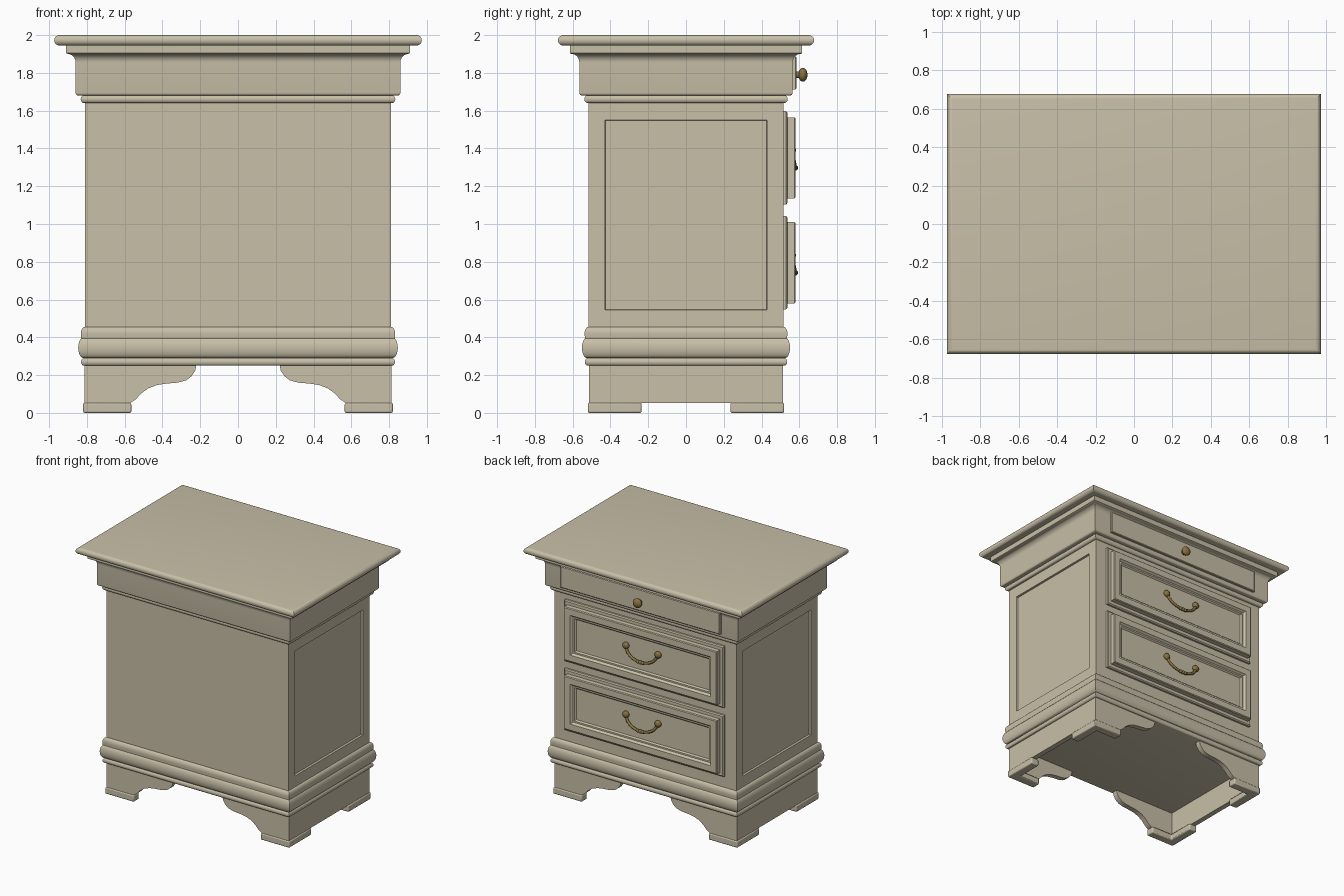
import bpy, bmesh, math
from mathutils import Matrix

if "Cube" in bpy.data.objects:
    bpy.data.objects.remove(bpy.data.objects["Cube"])


def material(name, col):
    m = bpy.data.materials.new(name)
    m.diffuse_color = (*col, 1)
    m.use_nodes = True
    m.node_tree.nodes["Principled BSDF"].inputs["Base Color"].default_value = m.diffuse_color
    return m


PAINT = material("beige paint", (0.58, 0.525, 0.39))
BRASS = material("aged brass", (0.25, 0.17, 0.05))


def finish(bm, name, mat, bevel=0, angle=35):
    bmesh.ops.recalc_face_normals(bm, faces=bm.faces[:])
    me = bpy.data.meshes.new(name)
    bm.to_mesh(me)
    bm.free()
    me.materials.append(mat)
    me.shade_smooth()
    me.set_sharp_from_angle(angle=math.radians(angle))
    ob = bpy.data.objects.new(name, me)
    bpy.context.collection.objects.link(ob)
    if bevel:
        b = ob.modifiers.new("bevel", 'BEVEL')
        b.width, b.segments = bevel, 2
    return ob


def loft(name, rings, mat=PAINT):
    """Skin a list of equal-length point rings and cap both ends."""
    bm = bmesh.new()
    vs = [[bm.verts.new(p) for p in r] for r in rings]
    n = len(vs[0])
    for a, b in zip(vs, vs[1:]):
        for i in range(n):
            j = (i + 1) % n
            bm.faces.new((a[i], a[j], b[j], b[i]))
    bm.faces.new(vs[0])
    bm.faces.new(vs[-1])
    return finish(bm, name, mat)


CORNERS = ((-1, -1), (1, -1), (1, 1), (-1, 1))


def moulding(name, profile):
    """Run a (overhang, z) profile around the cabinet's rectangle."""
    loft(name, [[(sx * (0.81 + o), sy * (0.515 + o), z) for sx, sy in CORNERS]
                for o, z in profile])


def panel(name, place, rings):
    """Stepped rectangular panel from (half width, half height, depth) rings."""
    return loft(name, [[place(u * w, v * h, d) for u, v in CORNERS] for w, h, d in rings])


def prism(name, pts, place, d0, d1, bevel=0):
    bm = bmesh.new()
    a = [bm.verts.new(place(u, v, d0)) for u, v in pts]
    b = [bm.verts.new(place(u, v, d1)) for u, v in pts]
    bm.faces.new(a)
    bm.faces.new(b)
    for i in range(len(a)):
        j = (i + 1) % len(a)
        bm.faces.new((a[i], a[j], b[j], b[i]))
    return finish(bm, name, PAINT, bevel)


def ball(name, loc, r, squash=1):
    bm = bmesh.new()
    bmesh.ops.create_uvsphere(bm, u_segments=24, v_segments=14, radius=r,
                              matrix=Matrix.Translation(loc) @ Matrix.Diagonal((1, squash, 1, 1)))
    finish(bm, name, BRASS, angle=60)


def rod(name, loc, r, length):
    bm = bmesh.new()
    bmesh.ops.create_cone(bm, cap_ends=True, segments=20, radius1=r, radius2=r, depth=length,
                          matrix=Matrix.Translation(loc) @ Matrix.Rotation(math.pi / 2, 4, 'X'))
    finish(bm, name, BRASS)


def arc(co, cz, ro, rz, a0, a1, n=8):
    return [(co + ro * math.cos(math.radians(a0 + (a1 - a0) * i / n)),
             cz + rz * math.sin(math.radians(a0 + (a1 - a0) * i / n))) for i in range(n + 1)]


# carcass core, with recessed side panels
prism("cabinet_core", [(-0.77, 0.44), (0.77, 0.44), (0.77, 1.66), (-0.77, 1.66)],
      lambda u, v, d: (u, d, v), -0.515, 0.515)
for s, side in ((1, "right"), (-1, "left")):
    panel(side + "_side_panel", lambda u, v, d: (s * d, u, 1.0475 + v),
          [(0.515, 0.61, 0.76), (0.515, 0.61, 0.81), (0.43, 0.503, 0.81),
           (0.427, 0.50, 0.795)])

# top slab and mouldings
moulding("top_slab", arc(0.135, 1.9725, 0.028, 0.0275, -90, 90, 10))
moulding("crown", [(0.03, 1.68)] + arc(0.035, 1.695, 0.015, 0.015, -90, 0, 4)
         + arc(0.09, 1.855, 0.04, 0.045, 180, 90) + [(0.10, 1.905), (0.10, 1.946)])
moulding("neck_bead", arc(0.005, 1.661, 0.018, 0.021, -90, 90))
moulding("base_top_bead", [(0.02, 0.395), (0.022, 0.42)] + arc(0.0, 0.42, 0.022, 0.036, 10, 90, 6))
moulding("base_torus", arc(0.008, 0.345, 0.028, 0.055, -90, 90, 10))
moulding("base_lower_bead", arc(0.005, 0.27, 0.016, 0.02, -90, 90))

# scalloped aprons front and back
half = [(0.22, 0.255), (0.226, 0.225), (0.245, 0.195), (0.275, 0.172), (0.32, 0.16),
        (0.38, 0.155), (0.43, 0.147), (0.475, 0.13), (0.51, 0.105), (0.54, 0.073),
        (0.57, 0.052), (0.81, 0.052), (0.81, 0.255)]
for sx, nx in ((1, "right"), (-1, "left")):
    for sy, ny in ((1, "back"), (-1, "front")):
        prism(f"{ny}_{nx}_apron", half, lambda u, v, d: (sx * u, sy * d, v), 0.47, 0.513)
        # L-shaped foot pads
        prism(f"{ny}_{nx}_foot_pad",
              [(0.82, 0.52), (0.565, 0.52), (0.565, 0.45), (0.75, 0.45), (0.75, 0.235),
               (0.82, 0.235)],
              lambda u, v, d: (sx * u, sy * v, d), 0, 0.053, 0.008)
    # plain side aprons
    prism(nx + "_side_apron", [(-0.513, 0.052), (0.513, 0.052), (0.513, 0.255), (-0.513, 0.255)],
          lambda u, v, d: (sx * d, u, v), 0.77, 0.812)

# shallow top drawer with a round knob
panel("top_drawer", lambda u, v, d: (u, d, 1.80 + v),
      [(0.71, 0.087, 0.54), (0.71, 0.087, 0.58), (0.705, 0.082, 0.585)])
rod("knob_stem", (0, 0.595, 1.79), 0.018, 0.03)
ball("knob", (0, 0.619, 1.79), 0.037, 0.65)

# two deep drawers with bail handles
for name, zc in (("middle_drawer", 1.35), ("lower_drawer", 0.795)):
    panel(name, lambda u, v, d: (u, d, zc + v),
          [(0.71, 0.247, 0.50), (0.71, 0.247, 0.53), (0.702, 0.239, 0.537), (0.68, 0.215, 0.537),
           (0.68, 0.215, 0.574), (0.674, 0.209, 0.58), (0.625, 0.16, 0.58), (0.612, 0.147, 0.563),
           (0.60, 0.135, 0.563), (0.59, 0.125, 0.552)])
    for s in (-1, 1):
        ball(name + "_handle_post", (s * 0.143, 0.56, zc + 0.04), 0.027, 0.8)
        ball(name + "_handle_bead", (s * 0.022, 0.578, zc - 0.053), 0.014)
    cu = bpy.data.curves.new(name + "_handle", 'CURVE')
    cu.dimensions = '3D'
    cu.bevel_depth, cu.bevel_resolution, cu.use_fill_caps = 0.0105, 3, True
    sp = cu.splines.new('POLY')
    sp.points.add(20)
    for i, p in enumerate(sp.points):
        a = math.pi * i / 20
        p.co = (0.138 * math.cos(a), 0.56 + 0.018 * math.sin(a),
                zc + 0.04 - 0.093 * math.sin(a), 1)
    sp.use_smooth = True
    cu.materials.append(BRASS)
    bpy.context.collection.objects.link(bpy.data.objects.new(name + "_handle", cu))
    ball(name + "_handle_centre", (0, 0.578, zc - 0.053), 0.015)
